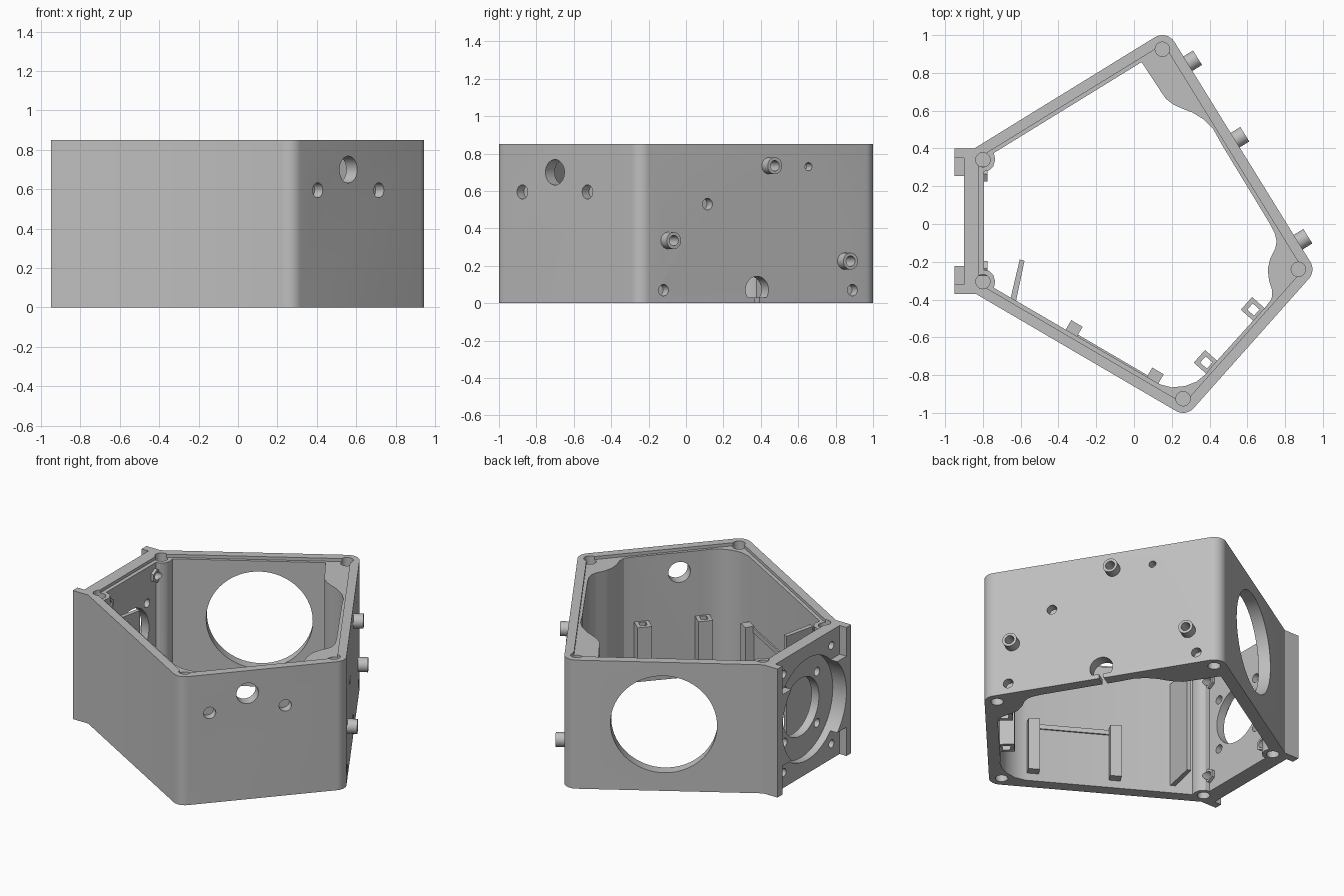
import bpy, bmesh, math
from mathutils import Vector

if "Cube" in bpy.data.objects:
    bpy.data.objects.remove(bpy.data.objects["Cube"])

H = 0.85
grey = bpy.data.materials.new("light_grey")
grey.diffuse_color = (0.52, 0.52, 0.52, 1)
grey.use_nodes = True
grey.node_tree.nodes["Principled BSDF"].inputs["Base Color"].default_value = grey.diffuse_color

# Screw centres of the five corners, clockwise from the back
A, B, C, D, E = [Vector(p) for p in
                 ((.15, .925), (.87, -.24), (.26, -.925), (-.80, -.305), (-.80, .34))]
CORNERS = [A, B, C, D, E]


def add(name, bm):
    bmesh.ops.recalc_face_normals(bm, faces=bm.faces)
    me = bpy.data.meshes.new(name)
    bm.to_mesh(me)
    bm.free()
    me.materials.append(grey)
    ob = bpy.data.objects.new(name, me)
    bpy.context.collection.objects.link(ob)
    return ob


def prism(name, pts, z0, z1):
    bm = bmesh.new()
    f = bm.faces.new([bm.verts.new((p[0], p[1], z0)) for p in pts])
    top = bmesh.ops.extrude_face_region(bm, geom=[f])["geom"]
    bmesh.ops.translate(bm, vec=(0, 0, z1 - z0),
                        verts=[v for v in top if isinstance(v, bmesh.types.BMVert)])
    return add(name, bm)


def box(name, x0, x1, y0, y1, z0, z1):
    return prism(name, [(x0, y0), (x1, y0), (x1, y1), (x0, y1)], z0, z1)


def rod(name, start, end, r, n=32, r2=None):
    start, end = Vector(start), Vector(end)
    d = end - start
    bm = bmesh.new()
    bmesh.ops.create_cone(bm, cap_ends=True, segments=n, radius1=r,
                          radius2=r if r2 is None else r2, depth=d.length)
    bm.transform(d.to_track_quat('Z', 'Y').to_matrix().to_4x4())
    bmesh.ops.translate(bm, vec=(start + end) / 2, verts=bm.verts)
    return add(name, bm)


def combine(ob, other, op='DIFFERENCE'):
    m = ob.modifiers.new("b", 'BOOLEAN')
    m.operation, m.object, m.solver = op, other, 'EXACT'
    bpy.context.view_layer.objects.active = ob
    bpy.ops.object.modifier_apply(modifier=m.name)
    bpy.data.objects.remove(other)


def rounded(r, n=8):
    """Pentagon through the corner centres, grown outward by r."""
    pts = []
    for i, p in enumerate(CORNERS):
        a, b = p - CORNERS[i - 1], CORNERS[(i + 1) % 5] - p
        a0, a1 = math.atan2(a.x, -a.y), math.atan2(b.x, -b.y)
        while a1 > a0:
            a1 -= 2 * math.pi
        for k in range(n + 1):
            t = a0 + (a1 - a0) * k / n
            pts.append((p.x + r * math.cos(t), p.y + r * math.sin(t)))
    return pts


def on_wall(p, q, s, off, z=0.0):
    """Point at distance s along wall p-q, off outward."""
    u = (q - p).normalized()
    n = Vector((-u.y, u.x))
    w = p + u * s + n * off
    return Vector((w.x, w.y, z))


def wall_rod(name, p, q, s, z, o0, o1, r, n=32):
    return rod(name, on_wall(p, q, s, o0, z), on_wall(p, q, s, o1, z), r, n)


def wall_box(name, p, q, s0, s1, o0, o1, z0, z1):
    return prism(name, [on_wall(p, q, s, o) for s, o in
                        ((s0, o0), (s1, o0), (s1, o1), (s0, o1))], z0, z1)


# Housing: rounded pentagon with a mounting plate on the left
housing = prism("housing", rounded(.075), 0, H)
combine(housing, box("plate", -.95, -.81, -.37, .40, 0, H), 'UNION')

# Cavity with corner bosses
cavity = [(-.795, .278), (-.768, .283), (-.745, .305), (-.735, .34), (-.742, .376),
          (.04, .857), (.15, .69), (.17, .662), (.205, .635), (.25, .613), (.31, .59),
          (.37, .553), (.42, .502), (.465, .42), (.72, 0), (.745, -.05), (.755, -.09),
          (.748, -.13), (.722, -.18), (.708, -.24), (.715, -.3), (.731, -.35),
          (.729, -.395), (.70, -.435), (.42, -.745), (.38, -.795), (.33, -.835),
          (.27, -.858), (.2, -.865), (.135, -.848), (-.742, -.338), (-.735, -.305),
          (-.745, -.27), (-.768, -.248), (-.795, -.243)]
combine(housing, prism("cavity_cut", cavity, -.1, H + .1))
combine(housing, prism("lid_ledge_cut", rounded(.02), H - .02, H + .1))

# Screw holes in the corners, top and bottom
for p in CORNERS:
    for z0, z1, z2 in ((H + .05, H - .17, H - .2), (-.05, .17, .2)):
        combine(housing, rod("screw_cut", (p.x, p.y, z0), (p.x, p.y, z1), .038, 24))

# Mounting plate: side flanges, round pocket, centre hole and screw holes
CY, CZ = .015, H / 2
for z0, z1 in ((-.1, .19), (.66, H + .1)):
    combine(housing, box("flange_cut", -1, -.90, -.32, .35, z0, z1))
combine(housing, rod("pocket_cut", (-1, CY, CZ), (-.85, CY, CZ), .335, 64))
combine(housing, rod("centre_cut", (-1, CY, CZ), (-.7, CY, CZ), .19, 48))
for sy in (-1, 1):
    for sz in (-1, 1):
        y, z = CY + sy * .17, CZ + sz * .17
        combine(housing, rod("small_cut", (-1, y, z), (-.76, y, z), .028, 20))
        y, z = CY + sy * .25, CZ + sz * .325
        nut = rod("plate_nut", (-.83, y, z), (-.775, y, z), .045, 6)
        for ob in (housing, nut):
            combine(ob, rod("bolt_cut", (-1, y, z), (-.7, y, z), .026, 20))

# Large round window in the back left wall
combine(housing, wall_rod("window_cut", E, A, .59, .44, -.1, .2, .32, 96))

# Front right wall: one through hole and two blind holes
LBC = (C - B).length
for x, z, r, inner in ((.56, .70, .068, -.1), (.405, .595, .038, .02), (.715, .595, .038, .02)):
    s = (B.x - (x - .056)) / (B.x - C.x) * LBC
    combine(housing, wall_rod("hole_cut", B, C, s, z, inner, .2, r))


# Right wall: holes, cable arch and standoffs
def along_right(y, off):
    u = (B - A).normalized()
    return (y - A.y - u.x * off) / u.y


for y, z, r in ((.655, .73, .022), (.115, .53, .031), (-.12, .07, .031), (.89, .07, .031)):
    combine(housing, wall_rod("hole_cut", A, B, along_right(y, .075), z, .02, .2, r, 24))
s = along_right(.38, .075)
arch = wall_rod("arch_cut", A, B, s, .072, -.1, .2, .072)
combine(arch, wall_box("arch_floor", A, B, s - .2, s + .2, -.2, .3, -.1, .03))
combine(housing, arch)
combine(housing, wall_box("slit_cut", A, B, s - .015, s + .015, -.1, .2, -.1, .06))
for y, z in ((.47, .735), (-.07, .335), (.875, .225)):
    s = along_right(y, .125)
    post = wall_rod("standoff", A, B, s, z, .05, .135, .045)
    for ob in (housing, post):
        combine(ob, wall_rod("bore_cut", A, B, s, z, .03, .2, .028, 24))

# Hollow posts inside the front right wall
for x, y in ((.385, -.735), (.64, -.46)):
    s = (Vector((x, y)) - B).dot((C - B).normalized())
    post = wall_box("nut_post", B, C, s - .045, s + .045, -.085, .01, .08, .40)
    combine(post, wall_box("post_cut", B, C, s - .022, s + .022, -.06, -.012, 0, .5))

# Board clips, their bar and the divider inside the front left wall
LCD = (D - C).length
clips = []
for x, y in ((-.31, -.54), (.12, -.79)):
    s = (Vector((x, y)) - C).dot((D - C).normalized())
    clips.append(s)
    wall_box("board_clip", C, D, s - .035, s + .035, -.06, .01, .05, .40)
wall_box("clip_bar", C, D, clips[1], clips[0], -.012, .01, .36, .39)
prism("divider", [(-.655, -.40), (-.625, -.41), (-.58, -.195), (-.605, -.188)], .05, .75)

# Smooth curved walls, sharp edges elsewhere
bpy.ops.object.select_all(action='DESELECT')
for ob in bpy.context.scene.objects:
    ob.select_set(True)
bpy.context.view_layer.objects.active = housing
bpy.ops.object.shade_smooth_by_angle(angle=math.radians(32))
